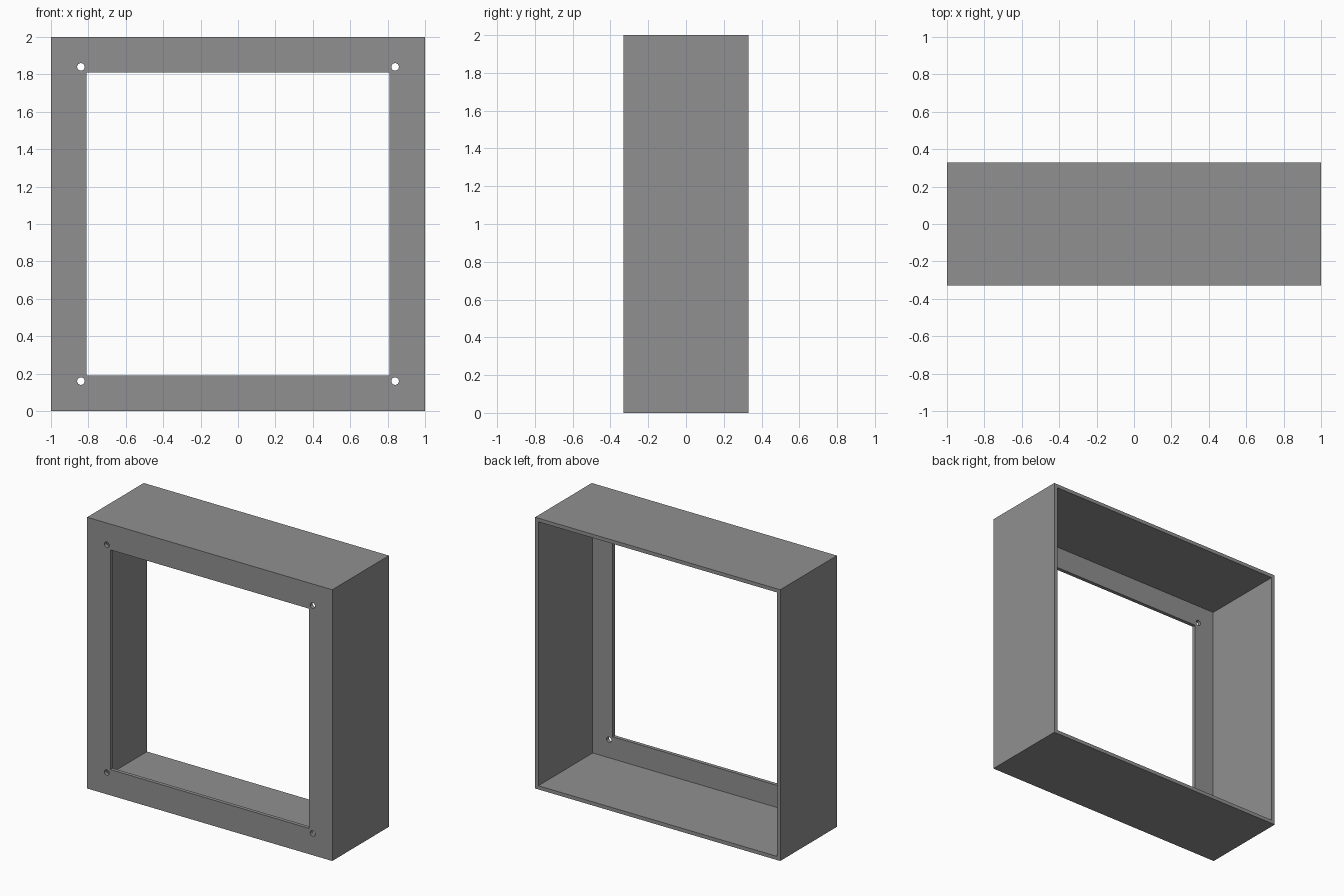
import bpy
import math

if "Cube" in bpy.data.objects:
    bpy.data.objects.remove(bpy.data.objects["Cube"])

W, D = 2.0, 0.66      # outer size and depth
WALL = 0.027          # sheet thickness
OPEN = 1.62           # front opening size
HOLE = 0.84           # screw hole offset from centre
FRONT = -D / 2

grey = bpy.data.materials.new("grey")
grey.diffuse_color = (0.28, 0.28, 0.28, 1)
grey.use_nodes = True
grey.node_tree.nodes["Principled BSDF"].inputs["Base Color"].default_value = grey.diffuse_color


def box(name, size, y0, y1):
    """Square box centred on the frame, spanning y0 to y1."""
    bpy.ops.mesh.primitive_cube_add(size=1, location=(0, (y0 + y1) / 2, W / 2))
    ob = bpy.context.object
    ob.name = name
    ob.scale = (size, y1 - y0, size)
    bpy.ops.object.transform_apply(location=False, rotation=False, scale=True)
    ob.data.materials.append(grey)
    return ob


def cut(target, cutter):
    mod = target.modifiers.new(cutter.name, 'BOOLEAN')
    mod.operation = 'DIFFERENCE'
    mod.solver = 'EXACT'
    mod.object = cutter
    cutter.hide_render = True
    cutter.hide_set(True)


# Outer housing
frame = box("frame_housing", W, FRONT, D / 2)

# Hollow interior, open at the back
cut(frame, box("cavity_cutter", W - 2 * WALL, FRONT + WALL, D / 2 + 0.1))

# Square window in the front panel
cut(frame, box("opening_cutter", OPEN, FRONT - 0.1, FRONT + 0.1))

# Screw holes at the four corners of the window
for sx in (-1, 1):
    for sz in (-1, 1):
        bpy.ops.mesh.primitive_cylinder_add(
            vertices=24, radius=0.02, depth=0.2,
            location=(sx * HOLE, FRONT, W / 2 + sz * HOLE),
            rotation=(math.pi / 2, 0, 0))
        hole = bpy.context.object
        hole.name = "screw_hole_cutter"
        hole.data.materials.append(grey)
        cut(frame, hole)
